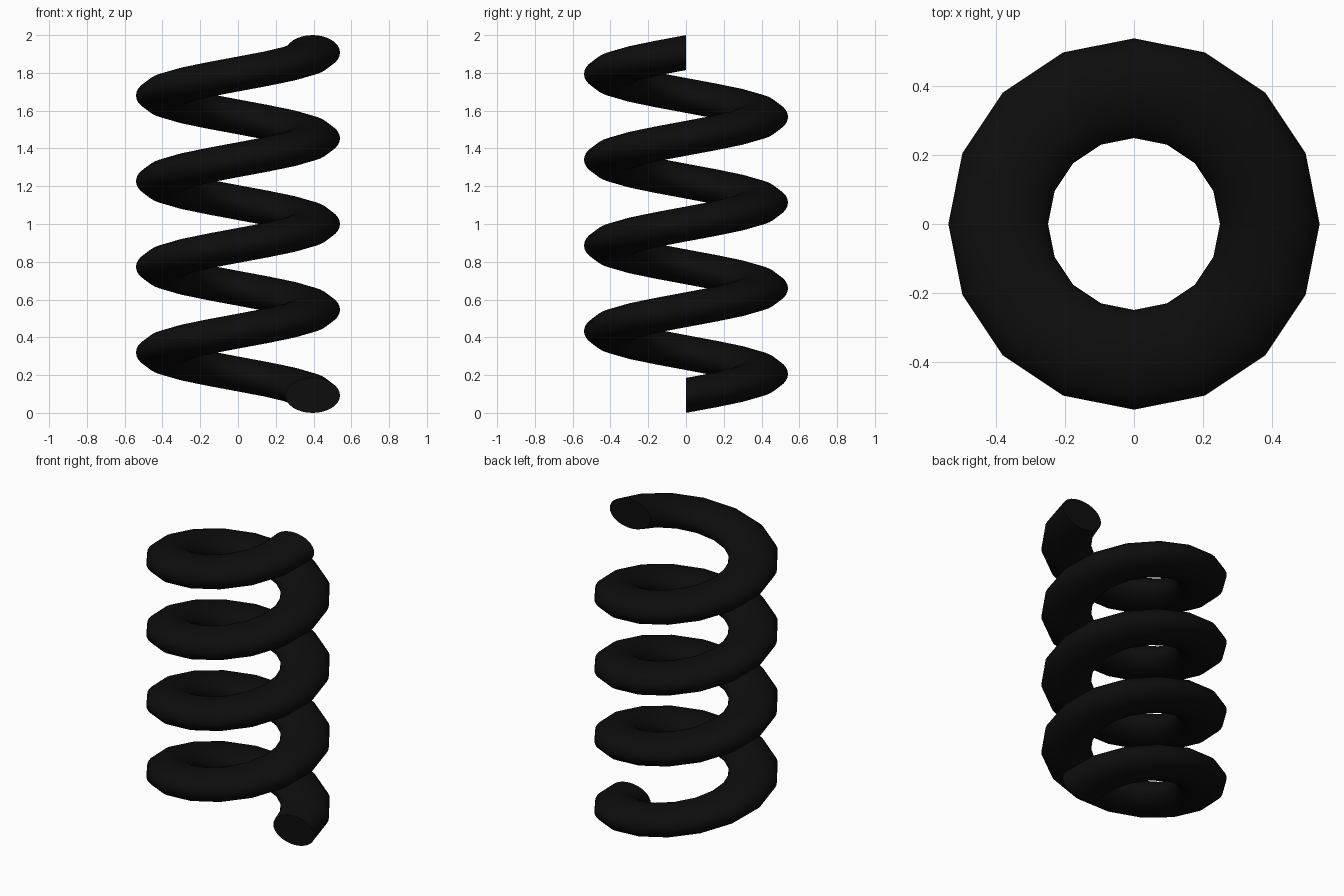
import bpy, bmesh
from math import sin, cos, pi

if "Cube" in bpy.data.objects:
    bpy.data.objects.remove(bpy.data.objects["Cube"])

TURNS, STEPS, SIDES = 4, 16, 32
R, RX, RZ = 0.395, 0.145, 0.0925      # coil radius, wire half-width, wire half-height
RISE = 2.0 - 2 * RZ

# Sweep an upright oval profile along the helix
bm = bmesh.new()
rings = []
for i in range(TURNS * STEPS + 1):
    a = 2 * pi * i / STEPS
    z = RZ + RISE * i / (TURNS * STEPS)
    ring = []
    for j in range(SIDES):
        t = 2 * pi * j / SIDES
        r = R + RX * cos(t)
        ring.append(bm.verts.new((r * cos(a), r * sin(a), z + RZ * sin(t))))
    rings.append(ring)
for p, q in zip(rings, rings[1:]):
    for j in range(SIDES):
        k = (j + 1) % SIDES
        bm.faces.new((p[j], p[k], q[k], q[j]))

# Flat end caps
bm.faces.new(rings[0])
bm.faces.new(rings[-1])
bmesh.ops.recalc_face_normals(bm, faces=bm.faces)

mesh = bpy.data.meshes.new("spring_coil")
bm.to_mesh(mesh)
bm.free()
coil = bpy.data.objects.new("spring_coil", mesh)
bpy.context.collection.objects.link(coil)

# Black finish
mat = bpy.data.materials.new("black")
mat.diffuse_color = (0.004, 0.004, 0.004, 1)
mat.use_nodes = True
mat.node_tree.nodes["Principled BSDF"].inputs["Base Color"].default_value = mat.diffuse_color
mesh.materials.append(mat)

# Smooth wire with crisp cut ends
bpy.context.view_layer.objects.active = coil
coil.select_set(True)
bpy.ops.object.shade_smooth_by_angle()
